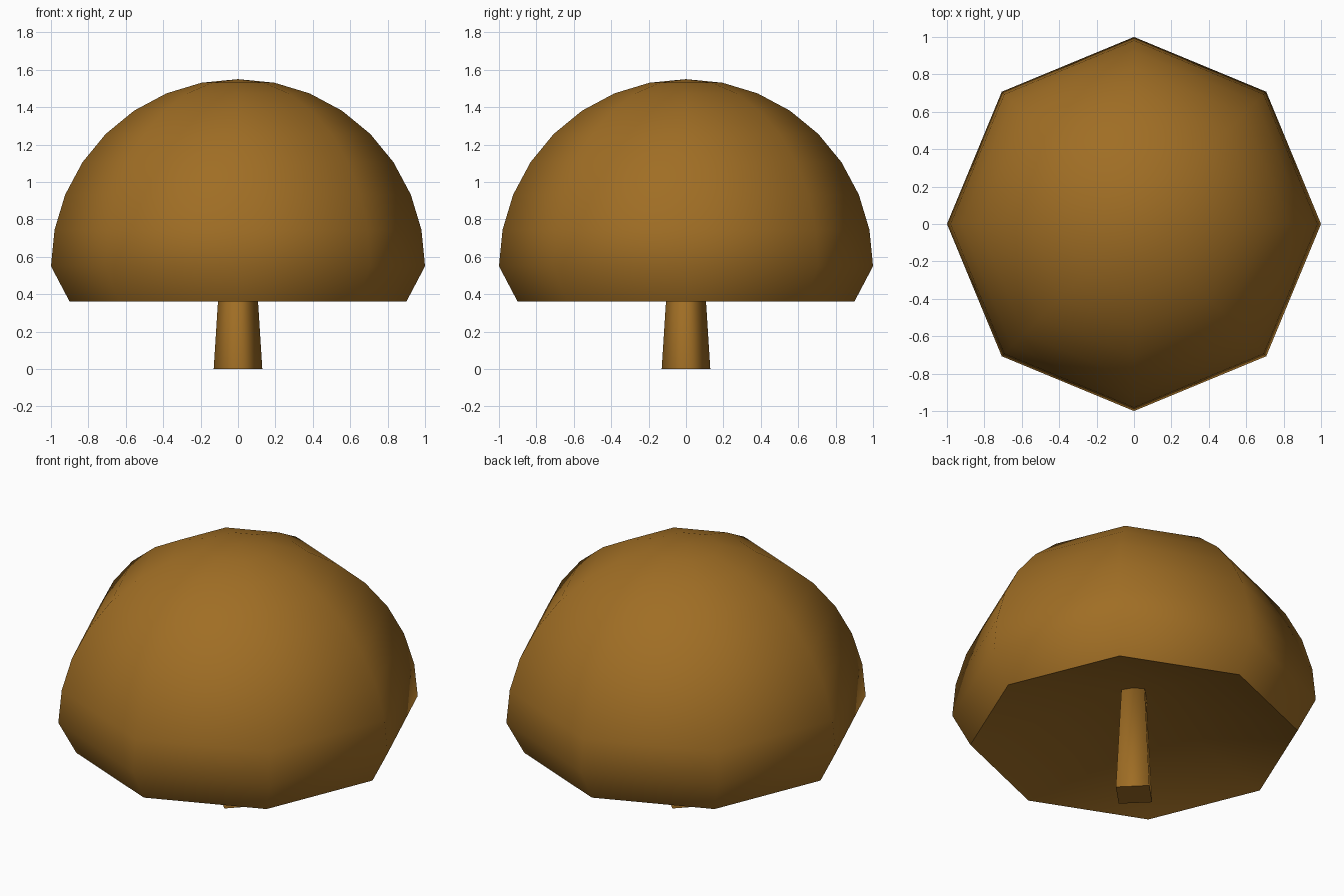
import bpy, bmesh, math

if "Cube" in bpy.data.objects:
    bpy.data.objects.remove(bpy.data.objects["Cube"])


def material(name, color):
    m = bpy.data.materials.new(name)
    m.diffuse_color = (*color, 1)
    m.use_nodes = True
    m.node_tree.nodes["Principled BSDF"].inputs["Base Color"].default_value = m.diffuse_color
    return m


def lathe(name, profile, sides, mat, angle):
    """Revolve (radius, z) points around z; radius 0 becomes a pole."""
    bm = bmesh.new()
    rings = []
    for r, z in profile:
        if r == 0:
            rings.append([bm.verts.new((0, 0, z))] * sides)
        else:
            rings.append([bm.verts.new((r * math.cos(math.tau * i / sides),
                                        r * math.sin(math.tau * i / sides), z))
                          for i in range(sides)])
    for a, b in zip(rings, rings[1:]):
        for i in range(sides):
            j = (i + 1) % sides
            corners = list(dict.fromkeys((a[i], a[j], b[j], b[i])))
            bm.faces.new(corners)
    bmesh.ops.recalc_face_normals(bm, faces=bm.faces)
    me = bpy.data.meshes.new(name)
    bm.to_mesh(me)
    bm.free()
    me.materials.append(mat)
    ob = bpy.data.objects.new(name, me)
    bpy.context.collection.objects.link(ob)
    bpy.ops.object.select_all(action='DESELECT')
    ob.select_set(True)
    bpy.context.view_layer.objects.active = ob
    bpy.ops.object.shade_smooth_by_angle(angle=math.radians(angle))
    return ob


brown = material("mushroom brown", (0.35, 0.155, 0.018))

# Cap: hollow conical underside, tucked-in rim, hemispherical dome
steps = 8
dome = [(math.cos(math.pi / 2 * k / steps), 0.55 + math.sin(math.pi / 2 * k / steps))
        for k in range(steps)]
lathe("cap", [(0, 0.66), (0.9, 0.36)] + dome + [(0, 1.55)], 8, brown, 70)

# Stem: tapered four-sided post with corners on the axes, reaching into the cap
stem = lathe("stem", [(0, 0), (0.13, 0), (0.087, 0.68), (0, 0.68)], 4, brown, 91)
